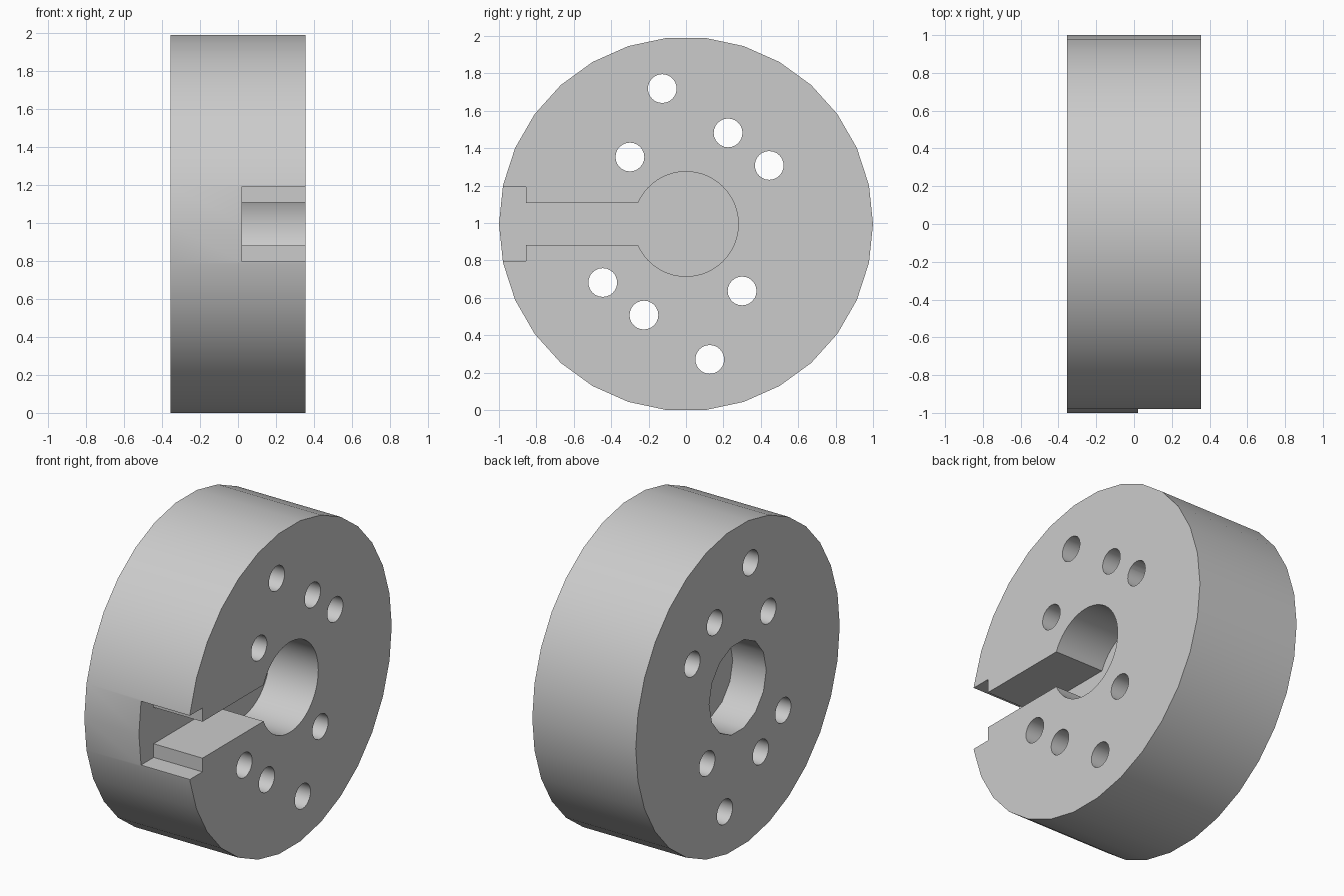
import bpy, bmesh, math

cube = bpy.data.objects.get("Cube")
if cube:
    bpy.data.objects.remove(cube, do_unlink=True)

HALF = 0.355                       # half thickness along x
MID = math.cos(math.radians(6))    # height of the axis

grey = bpy.data.materials.new("plain_grey")
grey.use_nodes = True
GREY = (0.6, 0.6, 0.6, 1)
grey.diffuse_color = GREY
grey.node_tree.nodes["Principled BSDF"].inputs["Base Color"].default_value = GREY


def circle(y, z, radius, sides, start=0.0):
    return [(y + radius * math.cos(start + math.tau * i / sides),
             z + radius * math.sin(start + math.tau * i / sides)) for i in range(sides)]


def prism(name, profile, x0, x1):
    """Extrude a (y, z) profile from x0 to x1."""
    bm = bmesh.new()
    face = bm.faces.new([bm.verts.new((x0, y, z + MID)) for y, z in profile])
    new = bmesh.ops.extrude_face_region(bm, geom=[face])["geom"]
    bmesh.ops.translate(bm, vec=(x1 - x0, 0, 0),
                        verts=[v for v in new if isinstance(v, bmesh.types.BMVert)])
    bmesh.ops.recalc_face_normals(bm, faces=bm.faces)
    mesh = bpy.data.meshes.new(name)
    bm.to_mesh(mesh)
    bm.free()
    mesh.materials.append(grey)
    obj = bpy.data.objects.new(name, mesh)
    bpy.context.collection.objects.link(obj)
    return obj


def cut(target, cutter):
    cutter.hide_render = True
    bpy.ops.object.select_all(action="DESELECT")
    bpy.context.view_layer.objects.active = target
    target.select_set(True)
    mod = target.modifiers.new("cut", "BOOLEAN")
    mod.operation = "DIFFERENCE"
    mod.solver = "EXACT"
    mod.object = cutter
    bpy.ops.object.modifier_apply(modifier=mod.name)
    bpy.data.objects.remove(cutter, do_unlink=True)


# Thirty-sided disc
disc = prism("slotted_disc", circle(0, 0, 1, 30), -HALF, HALF)

# Keyhole recess: round bore, narrow channel and wider mouth at the rim
bore, channel, mouth, step = 0.28, 0.113, 0.198, -0.855
gap = math.asin(channel / bore)
sweep = math.tau - 2 * gap
arc = [(bore * math.cos(a), bore * math.sin(a))
       for a in (-math.pi + gap + sweep * i / 48 for i in range(49))]
keyhole = arc + [(step, channel), (step, mouth), (-1.1, mouth),
                 (-1.1, -mouth), (step, -mouth), (step, -channel)]
cut(disc, prism("keyhole_cutter", keyhole, 0.02, HALF + 0.1))

# Shallow coarse bore in the opposite face
cut(disc, prism("back_bore_cutter", circle(0, 0, bore, 14), -HALF - 0.1, -0.125))

# Through holes, repeated by a half turn
for y, z in [(-0.127, 0.724), (-0.30, 0.358), (0.225, 0.487), (0.445, 0.313)]:
    for s in (1, -1):
        cut(disc, prism("hole_cutter", circle(s * y, s * z, 0.077, 24),
                        -HALF - 0.1, HALF + 0.1))

bpy.ops.object.shade_smooth_by_angle(angle=math.radians(30))
